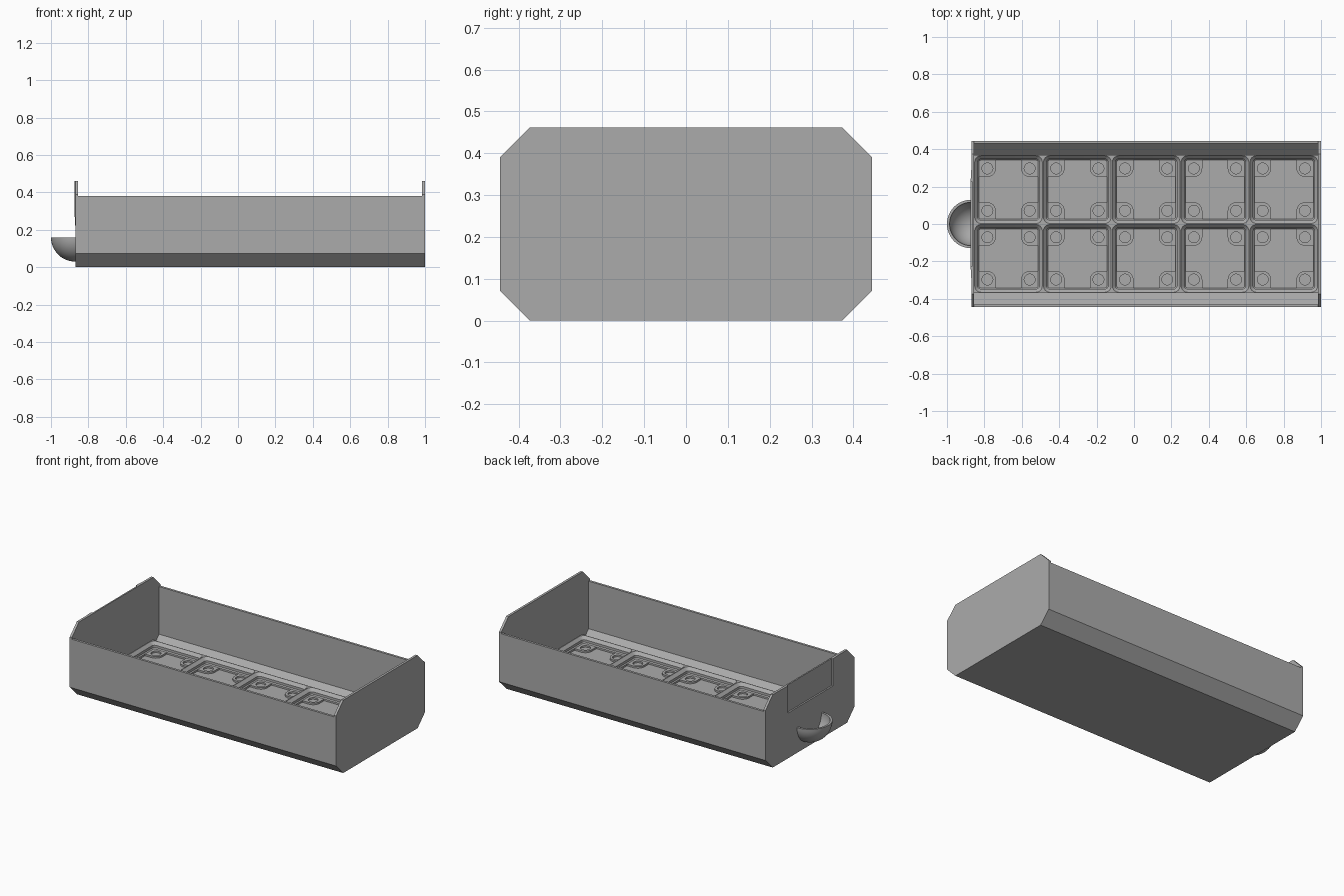
import bpy, bmesh, math

if "Cube" in bpy.data.objects:
    bpy.data.objects.remove(bpy.data.objects["Cube"])

grey = bpy.data.materials.new("plain grey")
grey.diffuse_color = (0.41, 0.41, 0.41, 1)
grey.use_nodes = True
grey.node_tree.nodes["Principled BSDF"].inputs["Base Color"].default_value = grey.diffuse_color


def finish(bm, name, smooth=False):
    bmesh.ops.remove_doubles(bm, verts=bm.verts, dist=1e-5)
    bmesh.ops.recalc_face_normals(bm, faces=bm.faces)
    me = bpy.data.meshes.new(name)
    bm.to_mesh(me)
    bm.free()
    me.materials.append(grey)
    ob = bpy.data.objects.new(name, me)
    bpy.context.collection.objects.link(ob)
    if smooth:
        bpy.context.view_layer.objects.active = ob
        ob.select_set(True)
        bpy.ops.object.shade_smooth_by_angle(angle=math.radians(30))
        ob.select_set(False)
    return ob


def extrude_x(name, pts, x0, x1):
    """Solid from a (y, z) outline running from x0 to x1."""
    bm = bmesh.new()
    f = bm.faces.new([bm.verts.new((x0, y, z)) for y, z in pts])
    r = bmesh.ops.extrude_face_region(bm, geom=[f])
    for v in r["geom"]:
        if isinstance(v, bmesh.types.BMVert):
            v.co.x = x1
    return finish(bm, name)


def mirrored(half):
    return half + [(-y, z) for y, z in reversed(half)]


def loft(bm, rings):
    """Join closed rings of equal length with quads."""
    vr = [[bm.verts.new(p) for p in ring] for ring in rings]
    n = len(vr[0])
    for a, b in zip(vr, vr[1:]):
        for i in range(n):
            j = (i + 1) % n
            bm.faces.new((a[i], a[j], b[j], b[i]))
    return vr


X0, X1, T = -0.87, 1.0, 0.015          # outer ends, wall thickness
FLOOR, PAD, RIDGE = 0.016, 0.027, 0.066
PITCH = 0.368

# Trough: floor, sloped lower sides and long walls
outer = [(0.445, 0.38), (0.445, 0.072), (0.373, 0)]
inner = [(0.43, 0.38), (0.43, 0.078), (0.368, FLOOR)]
extrude_x("trough", mirrored(outer) + list(reversed(mirrored(inner))), X0 + T, X1 - T)

# End plates; the handle end has a slot open at the top for a label
octagon = mirrored([(0.373, 0), (0.445, 0.072), (0.445, 0.39), (0.373, 0.462)])
extrude_x("rear_plate", octagon, X1 - T, X1)
extrude_x("front_plate", octagon, X0 + 0.006, X0 + T)
notched = mirrored([(0.373, 0), (0.445, 0.072), (0.445, 0.39), (0.373, 0.462),
                    (0.225, 0.462), (0.225, 0.29)])
extrude_x("front_slot_layer", notched, X0, X0 + 0.006)

# Tapered frame around the label slot
bm = bmesh.new()
rows = []
for x, y, z in ((X0, 0.29, 0.22), (X0 - 0.004, 0.225, 0.29), (X0, 0.225, 0.29)):
    rows.append([bm.verts.new((x, a, b)) for a, b in
                 ((y, 0.462), (y, z), (-y, z), (-y, 0.462))])
for a, b in zip(rows, rows[1:]):
    for i in range(3):
        bm.faces.new((a[i], a[i + 1], b[i + 1], b[i]))
for i in (0, 3):
    bm.faces.new([r[i] for r in rows])
finish(bm, "label_frame")


def rounded_square(cx, cy, half, r, z, n=6):
    pts = []
    for q in range(4):
        a0 = q * math.pi / 2
        sx, sy = ((1, 1), (-1, 1), (-1, -1), (1, -1))[q]
        for k in range(n + 1):
            a = a0 + k * math.pi / 2 / n
            pts.append((cx + sx * (half - r) + r * math.cos(a),
                        cy + sy * (half - r) + r * math.sin(a), z))
    return pts


centres = [(X0 + T + PITCH * (i + 0.5), PITCH * (j - 0.5))
           for i in range(5) for j in range(2)]

# Grid of pockets with stepped, sloping rims
bm = bmesh.new()
H = PITCH / 2
for cx, cy in centres:
    steps = [(H, 0, FLOOR), (H, 0, RIDGE), (H - 0.003, 0.034, RIDGE),
             (H - 0.020, 0.018, RIDGE - 0.018), (H - 0.020, 0.018, RIDGE - 0.033),
             (H - 0.026, 0.012, PAD), (H - 0.026, 0.012, FLOOR)]
    vr = loft(bm, [rounded_square(cx, cy, *s) for s in steps])
    bm.faces.new(vr[-1])
# drop collapsed faces and the hidden walls between neighbouring pockets
bmesh.ops.remove_doubles(bm, verts=bm.verts, dist=1e-5)
bmesh.ops.dissolve_degenerate(bm, edges=bm.edges, dist=1e-6)
hidden = []
for f in bm.faces:
    c = f.calc_center_median()
    if (abs(f.normal.z) < 0.1 and max(v.co.z for v in f.verts) > RIDGE - 1e-4
            and min(v.co.z for v in f.verts) < FLOOR + 1e-4
            and abs(c.y) < 0.36 and X0 + T + 0.01 < c.x < X1 - T - 0.01):
        hidden.append(f)
bmesh.ops.delete(bm, geom=hidden, context='FACES')
finish(bm, "pocket_grid", True)

# Corner pads with a round socket in each pocket
bm = bmesh.new()
N = 32
for cx, cy in centres:
    for sx in (-1, 1):
        for sy in (-1, 1):
            px, py = cx + sx * 0.113, cy + sy * 0.113
            out, hole = [], []
            for k in range(N):
                c, s = math.cos(2 * math.pi * k / N), math.sin(2 * math.pi * k / N)
                inside = c < 1e-6 and s < 1e-6
                r = 0.045 if inside else 0.045 / max(abs(c), abs(s))
                out.append((px + sx * r * c, py + sy * r * s))
                hole.append((px + sx * 0.029 * c, py + sy * 0.029 * s))
            vr = loft(bm, [[(x, y, z) for x, y in p] for p, z in
                           ((out, FLOOR), (out, PAD), (hole, PAD), (hole, FLOOR + 0.001))])
            bm.faces.new(vr[-1])
finish(bm, "socket_pads", True)

# Scooped handle: a hollow quarter ball, open at the top
bm = bmesh.new()
R, ZC, M, K = 0.13, 0.16, 24, 12


def shell(r):
    return [[bm.verts.new((X0 - r * math.cos(e) * math.sin(a),
                           r * math.cos(e) * math.cos(a), ZC - r * math.sin(e)))
             for a in [math.pi * i / M for i in range(M + 1)]]
            for e in [math.pi / 2 * k / K for k in range(K + 1)]]


so, si = shell(R), shell(R - 0.014)
for g in (so, si):
    for k in range(K):
        for i in range(M):
            q = (g[k][i], g[k][i + 1], g[k + 1][i + 1], g[k + 1][i])
            bm.faces.new(q)
for i in range(M):
    bm.faces.new((so[0][i], so[0][i + 1], si[0][i + 1], si[0][i]))
for k in range(K):
    for i in (0, M):
        bm.faces.new((so[k][i], so[k + 1][i], si[k + 1][i], si[k][i]))
bmesh.ops.dissolve_degenerate(bm, edges=bm.edges, dist=1e-6)
finish(bm, "handle", True)
